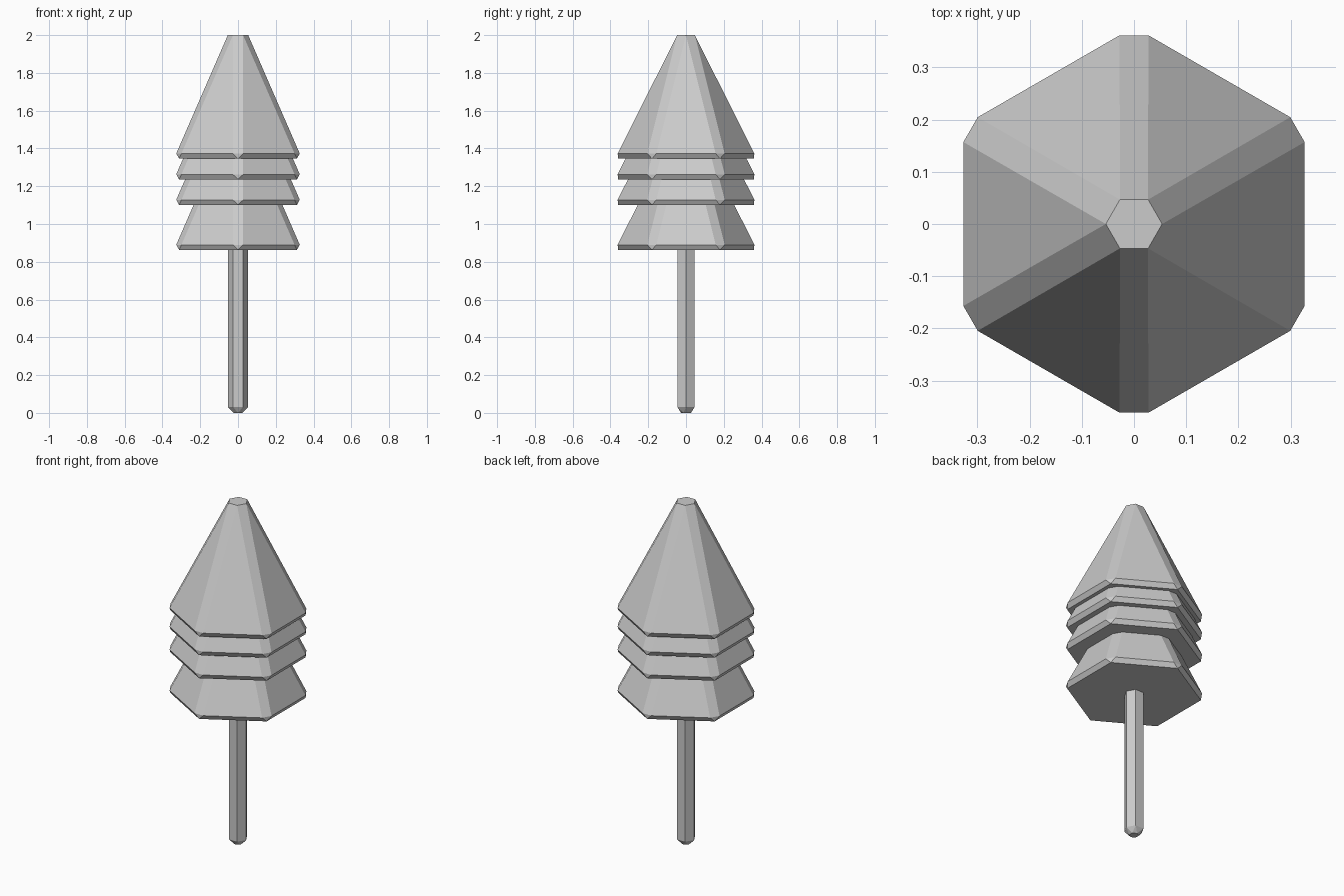
import bpy, bmesh
from math import cos, sin, pi, radians, hypot, atan2

if "Cube" in bpy.data.objects:
    bpy.data.objects.remove(bpy.data.objects["Cube"])


def hexagon(radius, z, start=0.0):
    """Six points of a ring; start is the angle of the first one in degrees."""
    return [(radius * cos(radians(start) + k * pi / 3),
             radius * sin(radians(start) + k * pi / 3), z) for k in range(6)]


def faceted_solid(name, points, z=0.0):
    """Flat-shaded convex solid around stacked rings of points."""
    bm = bmesh.new()
    for p in points:
        bm.verts.new(p)
    bmesh.ops.convex_hull(bm, input=bm.verts)
    bmesh.ops.dissolve_limit(bm, angle_limit=radians(0.5),
                             verts=bm.verts, edges=bm.edges)
    bmesh.ops.recalc_face_normals(bm, faces=bm.faces)
    mesh = bpy.data.meshes.new(name)
    bm.to_mesh(mesh)
    bm.free()
    obj = bpy.data.objects.new(name, mesh)
    obj.location.z = z
    bpy.context.collection.objects.link(obj)
    return obj


# Trunk: six-sided post with a chamfered foot
faceted_solid("trunk", hexagon(0.026, 0, 30) + hexagon(0.053, 0.031)
              + hexagon(0.053, 1.0))

# Foliage: the same chamfered six-sided cone, stacked at four heights
side, half = 0.327, 0.157
rim_angle = atan2(half, side) * 180 / pi
rim_radius = hypot(side, half)
cone = (hexagon(0.36, 0, 30)
        + hexagon(rim_radius, 0.027, rim_angle)
        + hexagon(rim_radius, 0.027, -rim_angle)
        + hexagon(0.054, 0.654))
for i, base in enumerate((0.863, 1.101, 1.236, 1.346)):
    faceted_solid(f"foliage_tier_{i + 1}", cone, base)
